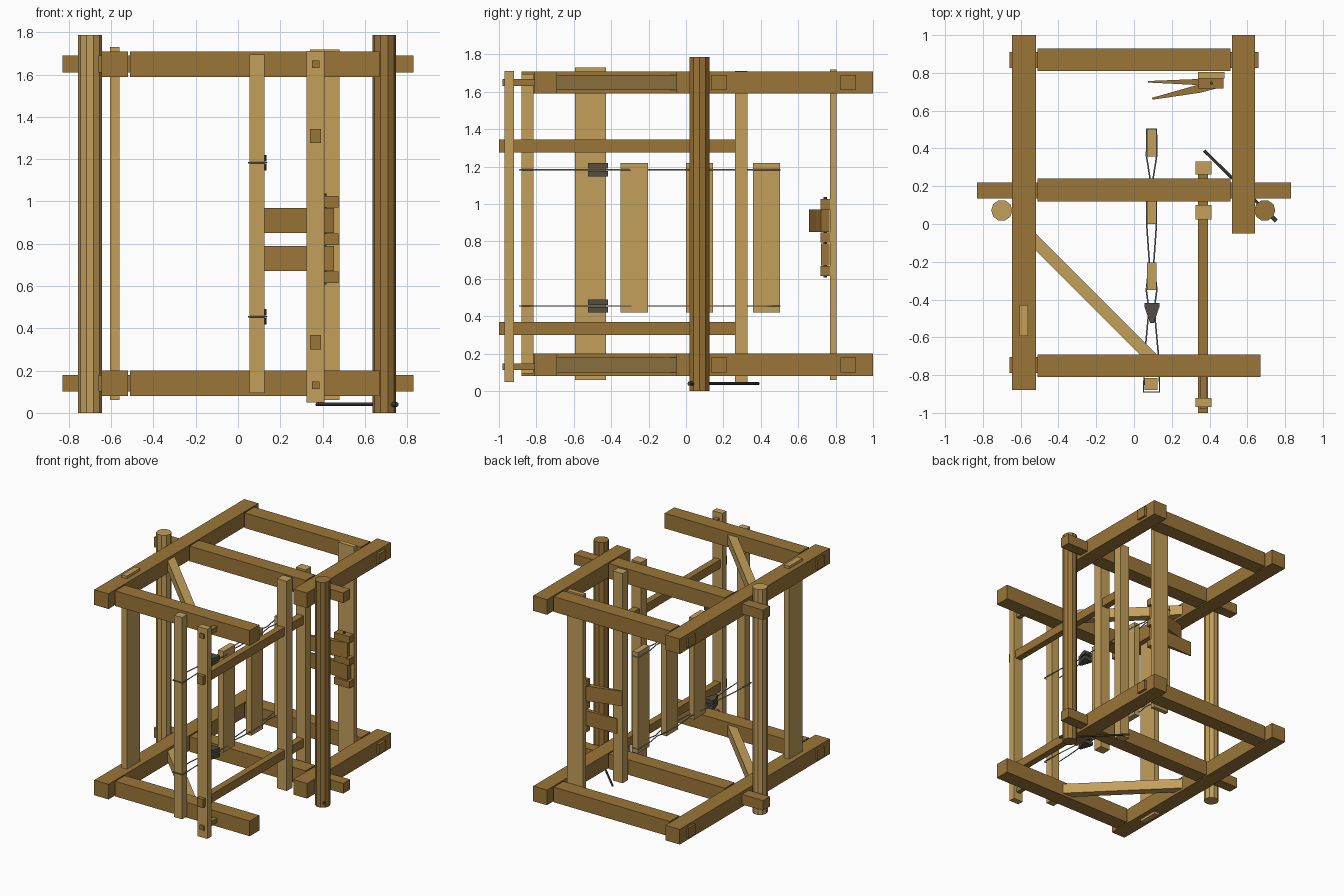
import bpy, bmesh, math
from mathutils import Vector

if "Cube" in bpy.data.objects:
    bpy.data.objects.remove(bpy.data.objects["Cube"], do_unlink=True)


def material(name, rgb):
    m = bpy.data.materials.new(name)
    m.use_nodes = True
    m.diffuse_color = (*rgb, 1)
    m.node_tree.nodes["Principled BSDF"].inputs["Base Color"].default_value = (*rgb, 1)
    return m


DARK = material("dark wood", (0.33, 0.18, 0.04))
LIGHT = material("light wood", (0.55, 0.35, 0.105))
IRON = material("dark iron", (0.085, 0.075, 0.058))
WIRE = material("wire grey", (0.28, 0.28, 0.26))


def finish(name, bm, mat):
    bmesh.ops.recalc_face_normals(bm, faces=bm.faces)
    mesh = bpy.data.meshes.new(name)
    bm.to_mesh(mesh)
    bm.free()
    mesh.materials.append(mat)
    ob = bpy.data.objects.new(name, mesh)
    bpy.context.collection.objects.link(ob)
    return ob


def prism(name, outline, z, mat):
    """Extrude a plan outline between two heights."""
    bm = bmesh.new()
    face = bm.faces.new([bm.verts.new((x, y, z[0])) for x, y in outline])
    top = bmesh.ops.extrude_face_region(bm, geom=[face])["geom"]
    verts = [v for v in top if isinstance(v, bmesh.types.BMVert)]
    bmesh.ops.translate(bm, verts=verts, vec=(0, 0, z[1] - z[0]))
    return finish(name, bm, mat)


def box(name, x, y, z, mat):
    return prism(name, [(x[0], y[0]), (x[1], y[0]), (x[1], y[1]), (x[0], y[1])], z, mat)


def rod(name, a, b, radius, mat, sides=8, spin=0.0):
    a, b = Vector(a), Vector(b)
    bm = bmesh.new()
    bmesh.ops.create_cone(bm, cap_ends=True, segments=sides, radius1=radius,
                          radius2=radius, depth=(b - a).length)
    ob = finish(name, bm, mat)
    ob.rotation_mode = "QUATERNION"
    turn = Vector((0, 0, 1)).rotation_difference(b - a)
    ob.rotation_quaternion = turn @ Vector((1, 0, 0)).rotation_difference(
        Vector((math.cos(spin), math.sin(spin), 0)))
    ob.location = (a + b) / 2
    return ob


def wire(name, points, radius=0.004):
    curve = bpy.data.curves.new(name, "CURVE")
    curve.dimensions = "3D"
    curve.bevel_depth = radius
    curve.bevel_resolution = 1
    spline = curve.splines.new("POLY")
    spline.points.add(len(points) - 1)
    for p, co in zip(spline.points, points):
        p.co = (*co, 1)
    spline.use_cyclic_u = True
    curve.materials.append(WIRE)
    bpy.context.collection.objects.link(bpy.data.objects.new(name, curve))


# Lower and upper frames, each with tenoned crossbeams and a corner brace
for level, z0 in (("lower", 0.08), ("upper", 1.59)):
    z = (z0, z0 + 0.12)
    zt = (z0 + 0.02, z0 + 0.1)
    box(level + "_long_beam", (-0.645, -0.52), (-0.88, 1.0), z, DARK)
    box(level + "_short_beam", (0.52, 0.64), (-0.05, 1.0), z, DARK)
    box(level + "_back_crossbeam", (-0.51, 0.51), (0.81, 0.93), z, DARK)
    box(level + "_back_tenon", (-0.66, 0.66), (0.825, 0.91), zt, DARK)
    box(level + "_middle_crossbeam", (-0.51, 0.51), (0.12, 0.24), z, DARK)
    box(level + "_middle_tenon", (-0.83, 0.83), (0.135, 0.22), zt, DARK)
    box(level + "_front_crossbeam", (-0.51, 0.67), (-0.81, -0.69), z, DARK)
    box(level + "_front_tenon", (-0.66, -0.5), (-0.79, -0.705), zt, DARK)
    prism(level + "_brace", [(-0.52, -0.05), (-0.52, -0.14), (0.03, -0.69), (0.12, -0.69)],
          zt, LIGHT)

# Round poles and the turning bar
for name, x, mat in (("left_pole", -0.7, LIGHT), ("right_pole", 0.692, DARK)):
    rod(name, (x, 0.072, 0), (x, 0.072, 1.787), 0.056, mat, 10, math.pi / 10)
rod("turning_bar", (0.372, 0.388, 0.04), (0.75, 0.018, 0.04), 0.008, IRON)
rod("turning_bar_head", (0.732, 0.036, 0.04), (0.752, 0.016, 0.04), 0.011, IRON)

# Upright posts
box("left_board_post", (-0.605, -0.56), (-0.594, -0.428), (0.06, 1.73), LIGHT)
box("back_board_post", (0.34, 0.48), (0.77, 0.805), (0.06, 1.72), LIGHT)
box("front_post", (0.055, 0.125), (-0.88, -0.815), (0.095, 1.695), LIGHT)
for name, y in (("outer_rail_post", (-0.97, -0.92)), ("inner_rail_post", (0.025, 0.1)),
                ("rear_rail_post", (0.262, 0.33))):
    box(name, (0.325, 0.41), y, (0.05, 1.712), LIGHT)

# Rails through the posts and pegs into the front crossbeams
for level, z in (("lower", 0.335), ("upper", 1.31)):
    box(level + "_rail", (0.34, 0.392), (-1.0, 0.28), (z - 0.034, z + 0.034), DARK)
for level, z in (("lower", 0.13), ("upper", 1.65)):
    box(level + "_peg", (0.35, 0.385), (-0.98, -0.8), (z - 0.018, z + 0.018), DARK)

# Hanging spreader boards
for i, y in enumerate((-0.276, 0.072, 0.43)):
    box("spreader_board_%d" % (i + 1), (0.07, 0.118), (y - 0.073, y + 0.073), (0.42, 1.22), LIGHT)

# Wire loops around the boards and front post, with iron tighteners
HALF = [(-0.89, 0.043), (-0.69, 0.036), (-0.45, 0.014), (-0.35, 0.028), (-0.2, 0.012),
        (0.0, 0.026), (0.14, 0.026), (0.24, 0.008), (0.36, 0.027), (0.503, 0.027)]
for level, z in (("lower", 0.455), ("upper", 1.183)):
    loop = [(0.093 + dx, y, z) for y, dx in HALF]
    loop += [(0.093 - dx, y, z) for y, dx in reversed(HALF)]
    wire(level + "_wire", loop)
    for part, dz in (("bottom", -0.021), ("top", 0.021)):
        prism("%s_%s_tightener" % (level, part),
              [(0.056, -0.417), (0.134, -0.417), (0.134, -0.44), (0.105, -0.524),
               (0.085, -0.524), (0.056, -0.44)], (z + dz - 0.015, z + dz + 0.015), IRON)

# Hinged paddles on the back board
for name, z0 in (("lower", 0.615), ("middle", 0.795), ("upper", 0.972)):
    box(name + "_hinge_block", (0.34, 0.475), (0.718, 0.772), (z0, z0 + 0.054), DARK)
prism("lower_paddle", [(0.075, 0.749), (0.075, 0.757), (0.35, 0.768), (0.455, 0.768),
                       (0.455, 0.722), (0.35, 0.735)], (0.672, 0.79), DARK)
prism("upper_paddle", [(0.098, 0.658), (0.095, 0.668), (0.35, 0.74), (0.44, 0.768),
                       (0.455, 0.722), (0.35, 0.695)], (0.852, 0.97), DARK)
rod("hinge_pin", (0.41, 0.745, 0.607), (0.41, 0.745, 1.037), 0.009, IRON)
